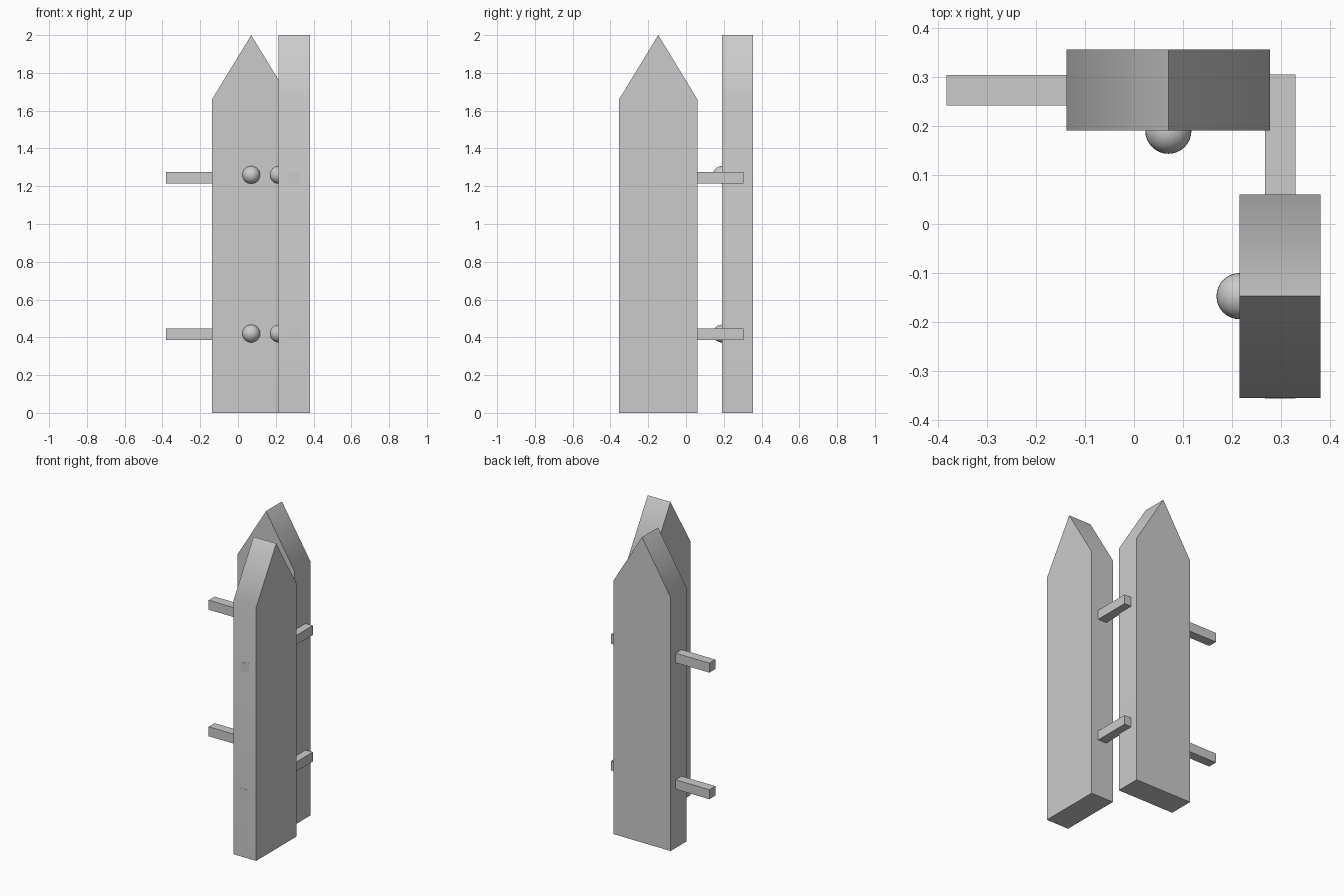
import bpy, bmesh, math

if "Cube" in bpy.data.objects:
    bpy.data.objects.remove(bpy.data.objects["Cube"])

HALF_W = 0.2075      # half width of a picket
THICK = 0.165
SHOULDER, TOP = 1.66, 2.0
RAIL = 0.062


def smooth(ob, degrees):
    bpy.ops.object.select_all(action='DESELECT')
    bpy.context.view_layer.objects.active = ob
    ob.select_set(True)
    bpy.ops.object.shade_smooth_by_angle(angle=math.radians(degrees))


def add_object(name, bm):
    bmesh.ops.recalc_face_normals(bm, faces=bm.faces)
    mesh = bpy.data.meshes.new(name)
    bm.to_mesh(mesh)
    bm.free()
    ob = bpy.data.objects.new(name, mesh)
    bpy.context.collection.objects.link(ob)
    return ob


# Pointed board: local x is width, local y is thickness (front face at y = 0)
def picket(name, origin, angle):
    bm = bmesh.new()
    profile = [(-HALF_W, 0), (HALF_W, 0), (HALF_W, SHOULDER), (0, TOP), (-HALF_W, SHOULDER)]
    face = bm.faces.new([bm.verts.new((x, 0, z)) for x, z in profile])
    ext = bmesh.ops.extrude_face_region(bm, geom=[face])
    verts = [g for g in ext['geom'] if isinstance(g, bmesh.types.BMVert)]
    bmesh.ops.translate(bm, verts=verts, vec=(0, THICK, 0))
    ob = add_object(name, bm)
    ob.location, ob.rotation_euler.z = origin, angle
    smooth(ob, 40)
    mod = ob.modifiers.new("face_weighting", 'WEIGHTED_NORMAL')
    mod.keep_sharp = True


# Square rail running through a picket and out past its edge
def rail(name, origin, angle, x0, x1, z):
    bm = bmesh.new()
    bmesh.ops.create_cube(bm, size=1)
    bmesh.ops.scale(bm, vec=(x1 - x0, RAIL, RAIL), verts=bm.verts)
    bmesh.ops.translate(bm, vec=((x0 + x1) / 2, THICK / 2, z), verts=bm.verts)
    ob = add_object(name, bm)
    ob.location, ob.rotation_euler.z = origin, angle


# Round nail head half sunk in the front face
def nail(name, origin, angle, z):
    bm = bmesh.new()
    bmesh.ops.create_uvsphere(bm, u_segments=32, v_segments=16, radius=0.047)
    bmesh.ops.translate(bm, vec=(0, 0, z), verts=bm.verts)
    ob = add_object(name, bm)
    ob.location, ob.rotation_euler.z = origin, angle
    smooth(ob, 40)


# Two sections meeting at a corner: back board, and side board turned a quarter
# turn clockwise so that its rails reach towards the back board
sections = [("back", (0.07, 0.19, 0), 0),
            ("side", (0.215, -0.147, 0), -math.pi / 2)]

for side, origin, angle in sections:
    picket(side + "_picket", origin, angle)
    for level, rz, nz in (("lower", 0.416, 0.42), ("upper", 1.245, 1.26)):
        rail(f"{side}_{level}_rail", origin, angle, -0.452, HALF_W + 0.001, rz)
        nail(f"{side}_{level}_nail", origin, angle, nz)
